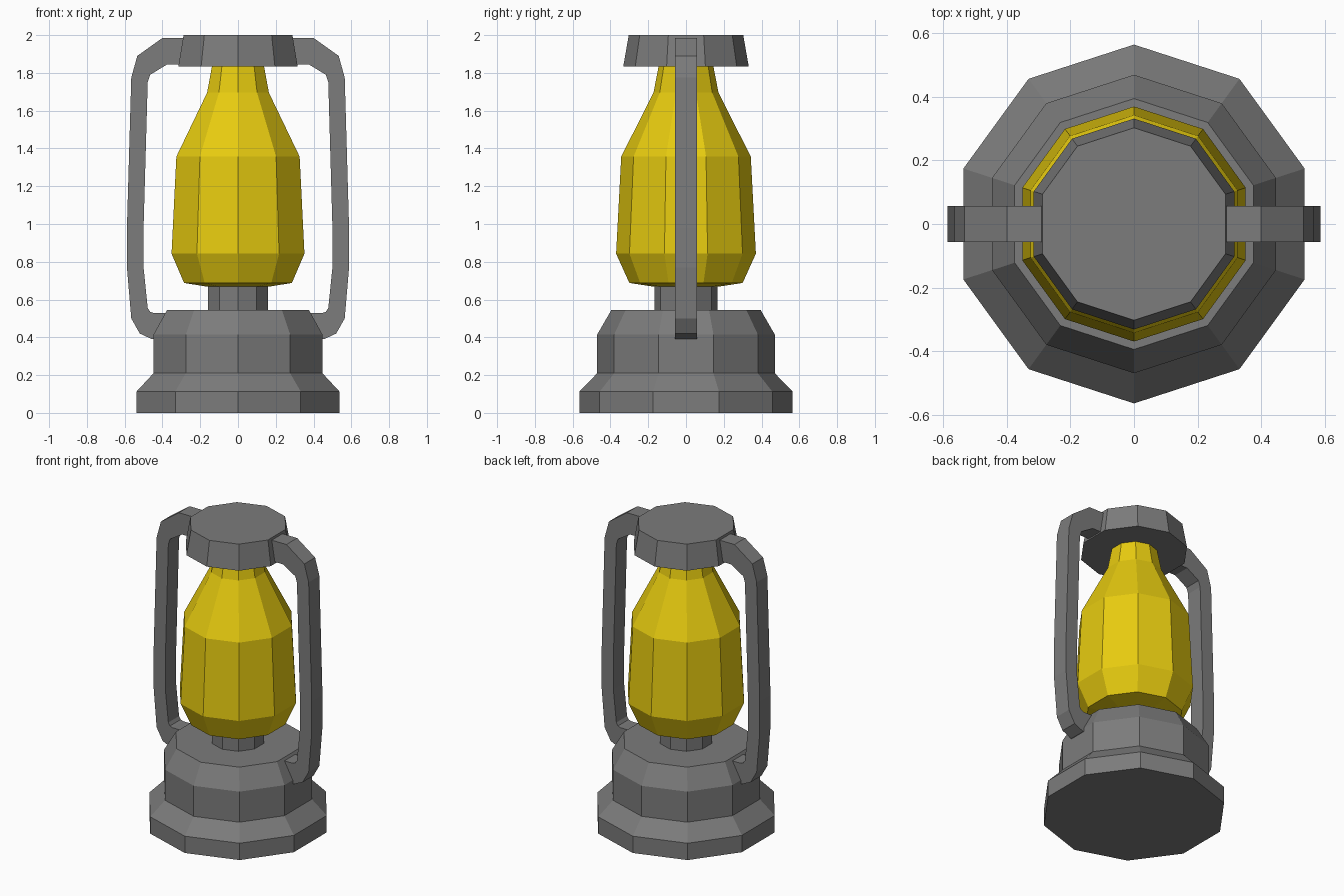
import bpy, bmesh, math

cube = bpy.data.objects.get("Cube")
if cube:
    bpy.data.objects.remove(cube, do_unlink=True)


def material(name, color):
    mat = bpy.data.materials.new(name)
    mat.use_nodes = True
    mat.diffuse_color = color
    mat.node_tree.nodes["Principled BSDF"].inputs["Base Color"].default_value = color
    return mat


METAL = material("grey metal", (0.2, 0.2, 0.2, 1))
GLASS = material("yellow glass", (0.8, 0.6, 0.005, 1))
SIDES = 10


def finish(name, bm, mat):
    bmesh.ops.recalc_face_normals(bm, faces=bm.faces[:])
    mesh = bpy.data.meshes.new(name)
    bm.to_mesh(mesh)
    bm.free()
    mesh.materials.append(mat)
    obj = bpy.data.objects.new(name, mesh)
    bpy.context.collection.objects.link(obj)
    return obj


def turned(name, profile, mat):
    """Ten-sided closed solid from (radius, height) pairs."""
    bm = bmesh.new()
    rings = []
    for r, z in profile:
        angles = [math.pi / 2 + math.tau * i / SIDES for i in range(SIDES)]
        rings.append([bm.verts.new((r * math.cos(a), r * math.sin(a), z)) for a in angles])
    for low, high in zip(rings, rings[1:]):
        for i in range(SIDES):
            j = (i + 1) % SIDES
            bm.faces.new((low[i], low[j], high[j], high[i]))
    bm.faces.new(rings[0])
    bm.faces.new(rings[-1])
    return finish(name, bm, mat)


def handle(name, side):
    """Flat-sided bar swept along paired outer and inner outlines."""
    outer = [(0.25, 1.985), (0.4, 1.985), (0.533, 1.89), (0.565, 1.775), (0.588, 0.98),
             (0.588, 0.77), (0.565, 0.5), (0.52, 0.42), (0.455, 0.39), (0.36, 0.39)]
    inner = [(0.25, 1.845), (0.375, 1.845), (0.465, 1.79), (0.478, 1.75), (0.5, 0.98),
             (0.5, 0.77), (0.478, 0.555), (0.465, 0.535), (0.445, 0.528), (0.36, 0.528)]
    half = 0.057
    bm = bmesh.new()
    rings = []
    for (xo, zo), (xi, zi) in zip(outer, inner):
        corners = [(xo, -half, zo), (xo, half, zo), (xi, half, zi), (xi, -half, zi)]
        rings.append([bm.verts.new((side * x, y, z)) for x, y, z in corners])
    for a, b in zip(rings, rings[1:]):
        for i in range(4):
            j = (i + 1) % 4
            bm.faces.new((a[i], a[j], b[j], b[i]))
    bm.faces.new(rings[0])
    bm.faces.new(rings[-1])
    return finish(name, bm, METAL)


# Stepped foot, burner neck, globe and lid
turned("base", [(0.565, 0), (0.565, 0.113), (0.47, 0.21), (0.47, 0.415), (0.395, 0.545)], METAL)
turned("burner_neck", [(0.167, 0.5), (0.167, 0.68)], METAL)
turned("glass_globe", [(0.17, 0.668), (0.3, 0.688), (0.37, 0.843), (0.343, 1.357),
                       (0.172, 1.695), (0.142, 1.85)], GLASS)
turned("lid", [(0.332, 1.835), (0.303, 2.0)], METAL)

# Side handles
handle("left_handle", 1)
handle("right_handle", -1)
